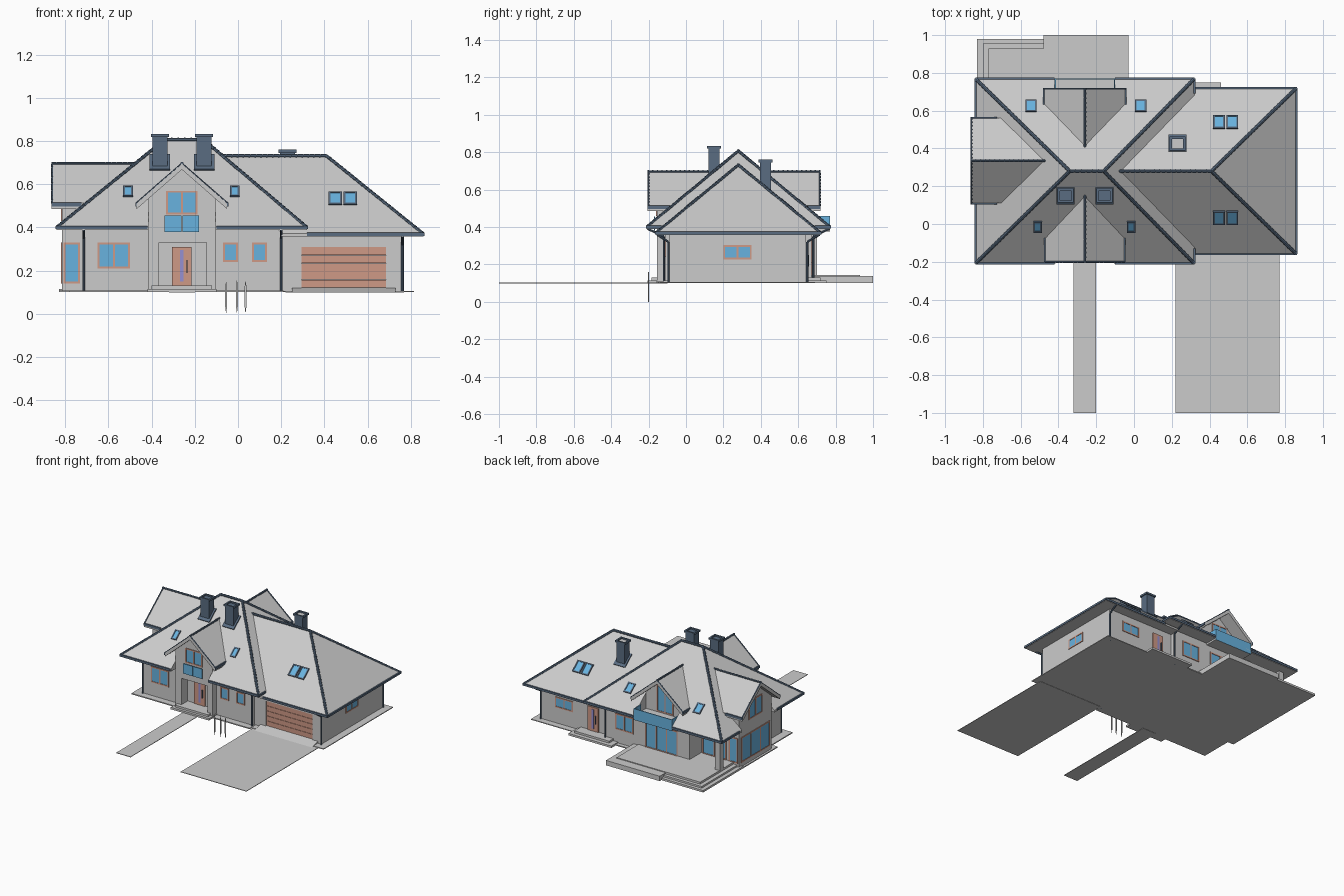
import bpy, bmesh
from math import radians, atan, degrees
from mathutils import Matrix, Vector

if "Cube" in bpy.data.objects:
    bpy.data.objects.remove(bpy.data.objects["Cube"])

def material(name, r, g, b):
    m = bpy.data.materials.new(name)
    m.diffuse_color = (r, g, b, 1)
    m.use_nodes = True
    m.node_tree.nodes["Principled BSDF"].inputs["Base Color"].default_value = m.diffuse_color
    return m

NAVY = material("navy_trim", 0.10, 0.15, 0.22)
CLAY = material("terracotta", 0.62, 0.32, 0.24)
GLASS = material("glass", 0.14, 0.45, 0.74)
VIOLET = material("door_glass", 0.3, 0.28, 0.65)

def finish(name, bm, mat=None, M=None):
    bmesh.ops.recalc_face_normals(bm, faces=bm.faces)
    me = bpy.data.meshes.new(name)
    bm.to_mesh(me)
    bm.free()
    if M:
        me.transform(M)
    if mat:
        me.materials.append(mat)
    ob = bpy.data.objects.new(name, me)
    bpy.context.collection.objects.link(ob)
    return ob

def boxes(name, dims, mat=None, M=None):
    """Each entry is x0, x1, y0, y1, z0, z1."""
    bm = bmesh.new()
    for x0, x1, y0, y1, z0, z1 in dims:
        T = Matrix.Translation(((x0 + x1) / 2, (y0 + y1) / 2, (z0 + z1) / 2))
        bmesh.ops.create_cube(bm, size=1, matrix=T @ Matrix.Diagonal((x1 - x0, y1 - y0, z1 - z0, 1)))
    return finish(name, bm, mat, M)

def prism(name, pts, lo, hi, axis, mat=None, M=None):
    put = {"x": lambda a, b, t: (t, a, b), "y": lambda a, b, t: (a, t, b), "z": lambda a, b, t: (a, b, t)}[axis]
    bm = bmesh.new()
    A = [bm.verts.new(put(a, b, lo)) for a, b in pts]
    B = [bm.verts.new(put(a, b, hi)) for a, b in pts]
    bm.faces.new(A)
    bm.faces.new(B)
    for i in range(len(pts)):
        j = (i + 1) % len(pts)
        bm.faces.new((A[i], A[j], B[j], B[i]))
    return finish(name, bm, mat, M)

def rods(name, runs, r1, r2=None, step=None, mat=NAVY, M=None):
    """Round bars between point pairs, optionally split in overlapping tapered tiles."""
    bm = bmesh.new()
    for a, b in runs:
        a, b = Vector(a), Vector(b)
        d = b - a
        n = max(1, round(d.length / step)) if step else 1
        rot = d.to_track_quat("Z", "Y").to_matrix().to_4x4()
        for i in range(n):
            T = Matrix.Translation(a + d * ((i + 0.5) / n))
            bmesh.ops.create_cone(bm, cap_ends=True, segments=8, radius1=r1, radius2=r2 or r1,
                                  depth=d.length / n, matrix=T @ rot)
    return finish(name, bm, mat, M)

def cut(ob, cutter, last=False):
    mod = ob.modifiers.new("cut", "BOOLEAN")
    mod.operation = "DIFFERENCE"
    mod.object = cutter
    me = bpy.data.meshes.new_from_object(ob.evaluated_get(bpy.context.evaluated_depsgraph_get()))
    ob.modifiers.clear()
    ob.data = me
    if last:
        bpy.data.objects.remove(cutter)

def place(c, yaw=0, tilt=0):
    return Matrix.Translation(c) @ Matrix.Rotation(radians(yaw), 4, "Z") @ Matrix.Rotation(radians(tilt), 4, "X")

def window(name, c, w, h, yaw=0, tilt=0, panes=2, mat=CLAY):
    M, f = place(c, yaw, tilt), 0.009
    bars = [(-w/2, w/2, -.005, .004, s - f/2, s + f/2) for s in (-h/2 + f/2, h/2 - f/2)]
    for i in range(panes + 1):
        x = -w/2 + f/2 + (w - f) * i / panes
        bars.append((x - f/2, x + f/2, -.005, .004, -h/2, h/2))
    boxes(name + "_frame", bars, mat, M)
    boxes(name + "_glass", [(-w/2 + .003, w/2 - .003, -.002, .004, -h/2 + .003, h/2 - .003)], GLASS, M)

def hip(name, x0, x1, y0, y1, low, eave, r0, r1):
    bm = bmesh.new()
    rect = [(x0, y0), (x1, y0), (x1, y1), (x0, y1)]
    L = [bm.verts.new((x, y, low)) for x, y in rect]
    E = [bm.verts.new((x, y, eave)) for x, y in rect]
    a, b = bm.verts.new(r0), bm.verts.new(r1)
    bm.faces.new(L)
    for i in range(4):
        bm.faces.new((L[i], L[(i+1) % 4], E[(i+1) % 4], E[i]))
    for f in ((E[0], E[1], b, a), (E[1], E[2], b), (E[2], E[3], a, b), (E[3], E[0], a)):
        bm.faces.new(f)
    return finish(name, bm)

def hip_roof(name, x0, x1, y0, y1, low, eave, rx0, rx1, top, d=.13):
    """Hip roof with flat soffit of width d and a hollow attic."""
    roof = hip(name, x0, x1, y0, y1, low, eave, (rx0, .28, top), (rx1, .28, top))
    drop = eave - low + .82 * d
    attic = hip("attic", x0 + d, x1 - d, y0 + d, y1 - d, low - .03, low, (rx0, .28, top - drop), (rx1, .28, top - drop))
    cut(roof, attic, True)
    return roof

# Ground plates, paths, terrace and steps
boxes("plinth", [(-.78, .21, -.16, .70, .1, .108), (-.83, -.7, .09, .60, .1, .108), (.2, .815, -.14, .69, .1, .106)])
boxes("driveway", [(.22, .77, -1, -.10, .098, .102)])
prism("garage_ramp", [(-.17, .1), (-.08, .1), (-.08, .122)], .25, .73, "x")
boxes("front_path", [(-.32, -.20, -1, -.14, .098, .102)])
boxes("terrace", [(-.83, -.48, .5, .98, .1, .115), (-.80, -.48, .5, .955, .1, .128),
                  (-.77, -.07, .5, .93, .1, .143), (-.48, -.03, .5, 1.0, .1, .137)])
boxes("front_steps", [(-.42, -.10, -.205, -.1, .1, .115), (-.40, -.12, -.185, -.1, .1, .13)])
boxes("back_steps", [(.10, .46, .6, .75, .1, .115), (.14, .43, .6, .72, .1, .13)])

# House and garage walls
body = prism("house_walls", [(-.72, -.11), (.2, -.11), (.2, .67), (-.5, .67), (-.5, .53), (-.72, .53)], .1, .395, "z")
garage = boxes("garage_walls", [(.19, .76, -.088, .642, .1, .37)])
boxes("terrace_column", [(-.775, -.735, .66, .70, .14, .395)])
boxes("terrace_ceiling", [(-.74, -.48, .51, .69, .388, .396)])

# Hip roofs
main = hip_roof("main_roof", -.84, .32, -.21, .77, .388, .403, -.34, -.16, .806)
hip_roof("garage_roof", .2, .86, -.16, .72, .358, .372, -.08, .41, .731)

# Gabled dormers: ridge end, yaw, roof length, wall face, wall depth, wall half width, roof half width, wall base
walls = {}
for key, c, yaw, L, face, depth, hw, rw, base in (
        ("front", (-.26, .16, 0), 0, .365, .315, .17, .155, .21, .1),
        ("back", (-.26, .40, 0), 180, .32, .22, .12, .16, .215, .39),
        ("left", (-.46, .335, 0), -90, .405, .355, .2, .195, .225, .1)):
    M = place(c, yaw)
    top, eave, t = .696, .513, .028
    zw = top - (top - eave) * hw / rw - .01
    walls[key] = prism(key + "_gable_wall", [(-hw, base), (hw, base), (hw, zw), (0, top - .01), (-hw, zw)],
                       -face, -face + depth, "y", None, M)
    prism(key + "_gable_roof", [(-rw, eave), (0, top), (rw, eave), (rw, eave - t), (0, top - t), (-rw, eave - t)],
          -L, 0, "y", None, M)
    rods(key + "_gable_ridge", [((0, -L, top), (0, 0, top))], .008, .006, .025, NAVY, M)
    rods(key + "_gable_verges", [((s * rw, -L + .004, eave), (0, -L + .004, top)) for s in (-1, 1)],
         .005, .004, .025, NAVY, M)
    boxes(key + "_gable_gutters", [(s * rw - .006, s * rw + .006, -L, -L + .14, eave - .016, eave + .002)
                                   for s in (-1, 1)], NAVY, M)
    cut(main, boxes(key + "_roof_cutter", [(-hw, hw, -L - .12, -face + .005, .3, .65)], None, M), True)

# Porch and garage door recesses
porch = boxes("porch_cutter", [(-.365, -.145, -.3, -.08, .13, .33)])
cut(body, porch)
cut(walls["front"], porch, True)
cut(garage, boxes("garage_door_cutter", [(.295, .685, -.2, -.075, .12, .31)]), True)
boxes("garage_door", [(.295, .685, -.082, -.07, .121 + i * .038, .157 + i * .038) for i in range(5)], CLAY)

# Ridge and hip tiles
rods("main_ridge_tiles", [((x, y, .403), (rx, .28, .806)) for x, rx in ((-.835, -.34), (.315, -.16)) for y in (-.205, .765)]
     + [((-.34, .28, .806), (-.16, .28, .806))], .01, .008, .028)
rods("garage_ridge_tiles", [((.855, y, .372), (.41, .28, .731)) for y in (-.155, .715)]
     + [((.41, .28, .731), (-.08, .28, .731))], .01, .008, .028)

# Gutters along the eaves and downpipes
runs = []
for y in (-.208, .768):
    runs += [(-.84, -.42, y - .007, y + .007, .392, .407), (-.10, .32, y - .007, y + .007, .392, .407)]
runs += [(-.845, -.831, a, b, .392, .407) for a, b in ((-.21, .11), (.56, .77))]
runs += [(.311, .325, a, b, .392, .407) for a, b in ((-.21, -.13), (.69, .77))]
runs += [(.32, .863, y - .007, y + .007, .361, .376) for y in (-.158, .718)]
runs += [(.851, .865, -.16, .72, .361, .376)]
boxes("gutters", runs, NAVY)
pipes = []
for x, y, gy, z in ((-.715, -.118, -.205, .39), (.20, -.118, -.205, .39), (.20, .68, .765, .39),
                    (.762, -.094, -.155, .36), (.762, .648, .715, .36)):
    pipes += [((x, y, .1), (x, y, z - .04)), ((x, y, z - .04), (x, gy, z))]
rods("downpipes", pipes, .006)

# Chimneys: shaft, flashing on the slope, open cap ring and flue
SLOPE = degrees(atan(.825))
for i, (x, y, z, top, s) in enumerate(((-.362, .15, .70, .833, 1), (-.157, .15, .70, .833, 1), (.23, .425, .612, .76, -1))):
    boxes(f"chimney_{i}", [(x - .035, x + .035, y - .03, y + .03, z - .04, top - .012)]
          + [(x - .042, x + .042, y + a, y + b, top - .014, top) for a, b in ((-.037, -.025), (.025, .037))]
          + [(x + a, x + b, y - .037, y + .037, top - .014, top) for a, b in ((-.042, -.03), (.03, .042))], NAVY)
    boxes(f"chimney_flue_{i}", [(x - .03, x + .03, y - .025, y + .025, top - .02, top - .01)],
          NAVY if s > 0 else None)
    boxes(f"chimney_flashing_{i}", [(-.048, .048, -.055, .055, -.01, .008)], NAVY, place((x, y, z), 0, s * SLOPE))

# Skylights lying on the roof slopes
def skylight(name, x, y, w, h, y0, z0, yaw):
    z = z0 + .82 * abs(y - y0) + .004
    window(name, (x, y, z), w, h, yaw, SLOPE - 90, 1, NAVY)

for x in (-.51, -.015):
    skylight("front_skylight", x, -.015, .045, .075, -.21, .403, 0)
for x in (-.545, .035):
    skylight("back_skylight", x, .625, .06, .08, .77, .403, 180)
for x in (.45, .52):
    skylight("garage_front_skylight", x, .033, .062, .09, -.16, .372, 0)
    skylight("garage_back_skylight", x, .54, .062, .09, .72, .372, 180)

# Windows on every side
window("front_left_window", (-.575, -.11, .27), .15, .12)
for x in (-.035, .10):
    window("front_small_window", (x, -.11, .285), .07, .09, panes=1)
window("front_gable_window", (-.26, -.155, .515), .145, .11)
window("garage_side_window", (.76, .275, .265), .15, .075, 90)
window("garage_back_window", (.57, .642, .265), .15, .08, 180)
window("back_window", (.045, .67, .27), .15, .12, 180)
window("terrace_doors", (-.265, .67, .235), .27, .19, 180, panes=3)
window("terrace_corner_window", (-.61, .53, .235), .2, .19, 180)
window("bay_window", (-.815, .335, .235), .34, .19, -90, panes=3)
window("bay_front_window", (-.77, .14, .235), .075, .19, panes=1)
window("bay_back_window", (-.77, .53, .235), .075, .19, 180, panes=1)
window("left_gable_window", (-.815, .335, .5), .16, .14, -90)
window("back_gable_door", (-.26, .62, .51), .14, .2, 180)

# Balconies with glass rails
boxes("back_balcony_floor", [(-.42, -.10, .6, .77, .375, .405)])
boxes("back_balcony_rail", [(-.42, -.10, .764, .77, .375, .46), (-.42, -.414, .69, .77, .4, .46),
                            (-.106, -.10, .69, .77, .4, .46)], GLASS)
boxes("front_balcony_rail", [(-.34, -.262, -.172, -.167, .38, .455), (-.258, -.18, -.172, -.167, .38, .455)], GLASS)

# Entrance doors
for name, x, y, yaw in (("front_door", -.26, -.08, 0), ("back_door", .325, .642, 180)):
    M = place((x, y, 0), yaw)
    boxes(name, [(-.045, .045, -.008, .004, .13, .31)], CLAY, M)
    boxes(name + "_glass", [(-.008, .008, -.011, 0, .15, .295)], VIOLET, M)
    boxes(name + "_handle", [(.022, .027, -.016, -.005, .19, .25)], NAVY, M)

# Thin blades standing by the front wall
for x, top in ((-.055, .15), (-.005, .16), (.035, .155)):
    prism("blade", [(x, 0), (x + .005, .04), (x + .005, .12), (x, top), (x - .005, .12), (x - .005, .04)], -.202, -.198, "y")
